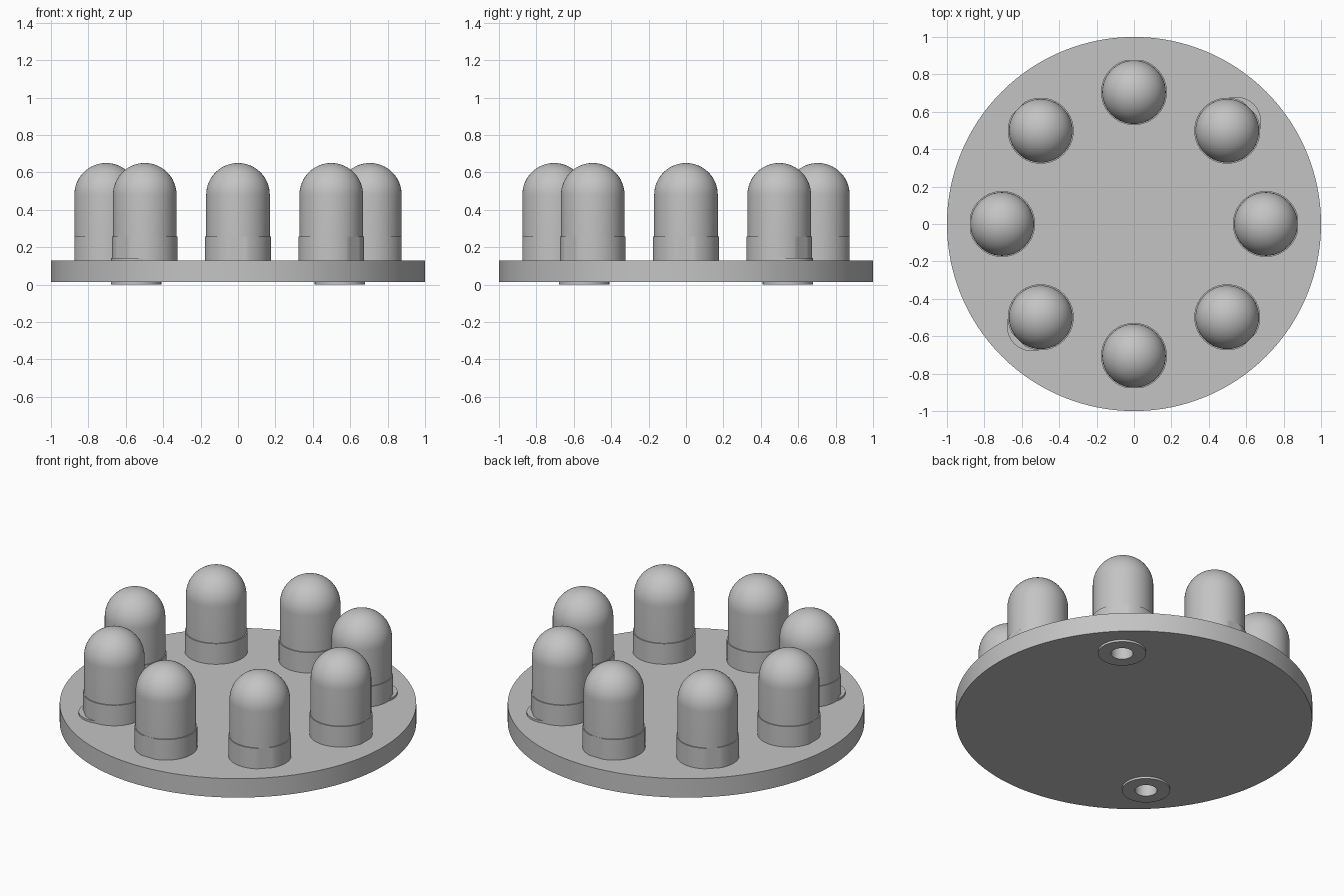
import bpy, bmesh
from math import sin, cos, pi, radians

cube = bpy.data.objects.get("Cube")
if cube:
    bpy.data.objects.remove(cube, do_unlink=True)

grey = bpy.data.materials.new("plain grey")
grey.use_nodes = True
colour = (0.55, 0.55, 0.55, 1)
grey.diffuse_color = colour
grey.node_tree.nodes["Principled BSDF"].inputs["Base Color"].default_value = colour

BOTTOM, TOP = 0.013, 0.13      # disc faces
LIP = 0.013                    # rivet lip thickness
RING = 0.705                   # lamp circle radius
LAMP_R, COLLAR_R = 0.17, 0.176
RIVET_XY, HOLE_R, RIVET_R = 0.545, 0.062, 0.135


def lathe(name, profile, segments, location=(0, 0, 0), closed=False):
    """Spin an (r, z) profile round z."""
    bm = bmesh.new()
    pts = [bm.verts.new((r, 0, z)) for r, z in profile]
    pairs = list(zip(pts, pts[1:])) + ([(pts[-1], pts[0])] if closed else [])
    edges = [bm.edges.new(p) for p in pairs]
    bmesh.ops.spin(bm, geom=pts + edges, cent=(0, 0, 0), axis=(0, 0, 1),
                   angle=2 * pi, steps=segments, use_duplicate=False)
    bmesh.ops.remove_doubles(bm, verts=bm.verts, dist=1e-5)
    bmesh.ops.recalc_face_normals(bm, faces=bm.faces)
    mesh = bpy.data.meshes.new(name)
    bm.to_mesh(mesh)
    bm.free()
    mesh.materials.append(grey)
    obj = bpy.data.objects.new(name, mesh)
    obj.location = location
    bpy.context.collection.objects.link(obj)
    return obj


def smooth(obj):
    bpy.ops.object.select_all(action='DESELECT')
    obj.select_set(True)
    bpy.context.view_layer.objects.active = obj
    bpy.ops.object.shade_smooth_by_angle(angle=radians(35))


# Round base disc
disc = lathe("base_disc", [(0, BOTTOM), (1, BOTTOM), (1, TOP), (0, TOP)], 128)

# Two hollow rivets through the disc
for name, side in (("back", 1), ("front", -1)):
    spot = (side * RIVET_XY, side * RIVET_XY, 0)
    barrel = HOLE_R + 0.01
    cutter = lathe(name + "_hole_cutter",
                   [(0, -0.1), (barrel, -0.1), (barrel, 0.3), (0, 0.3)], 48, spot)
    cutter.hide_render = True
    cutter.hide_viewport = True
    cut = disc.modifiers.new(name + "_hole", 'BOOLEAN')
    cut.operation = 'DIFFERENCE'
    cut.solver = 'EXACT'
    cut.object = cutter
    smooth(lathe(name + "_rivet",
                 [(HOLE_R, 0), (RIVET_R, 0), (RIVET_R, BOTTOM), (barrel, BOTTOM),
                  (barrel, TOP), (RIVET_R, TOP), (RIVET_R, TOP + LIP),
                  (HOLE_R, TOP + LIP)], 48, spot, closed=True))
smooth(disc)

# Domed lamps, each with a collar flattened on its outward side
collar_top, dome_z = 0.257, 0.48
dome = [(LAMP_R * cos(pi / 2 * i / 16), dome_z + LAMP_R * sin(pi / 2 * i / 16))
        for i in range(17)]
for i in range(8):
    a = i * pi / 4
    spot = (RING * cos(a), RING * sin(a), 0)
    lamp = lathe(f"lamp_dome_{i + 1}", [(LAMP_R, collar_top)] + dome, 64, spot)
    collar = lathe(f"lamp_collar_{i + 1}",
                   [(0, TOP), (COLLAR_R, TOP), (COLLAR_R, collar_top), (0, collar_top)],
                   96, spot)
    for v in collar.data.vertices:
        v.co.x = min(v.co.x, LAMP_R)
    for obj in (lamp, collar):
        obj.rotation_euler.z = a
        smooth(obj)
